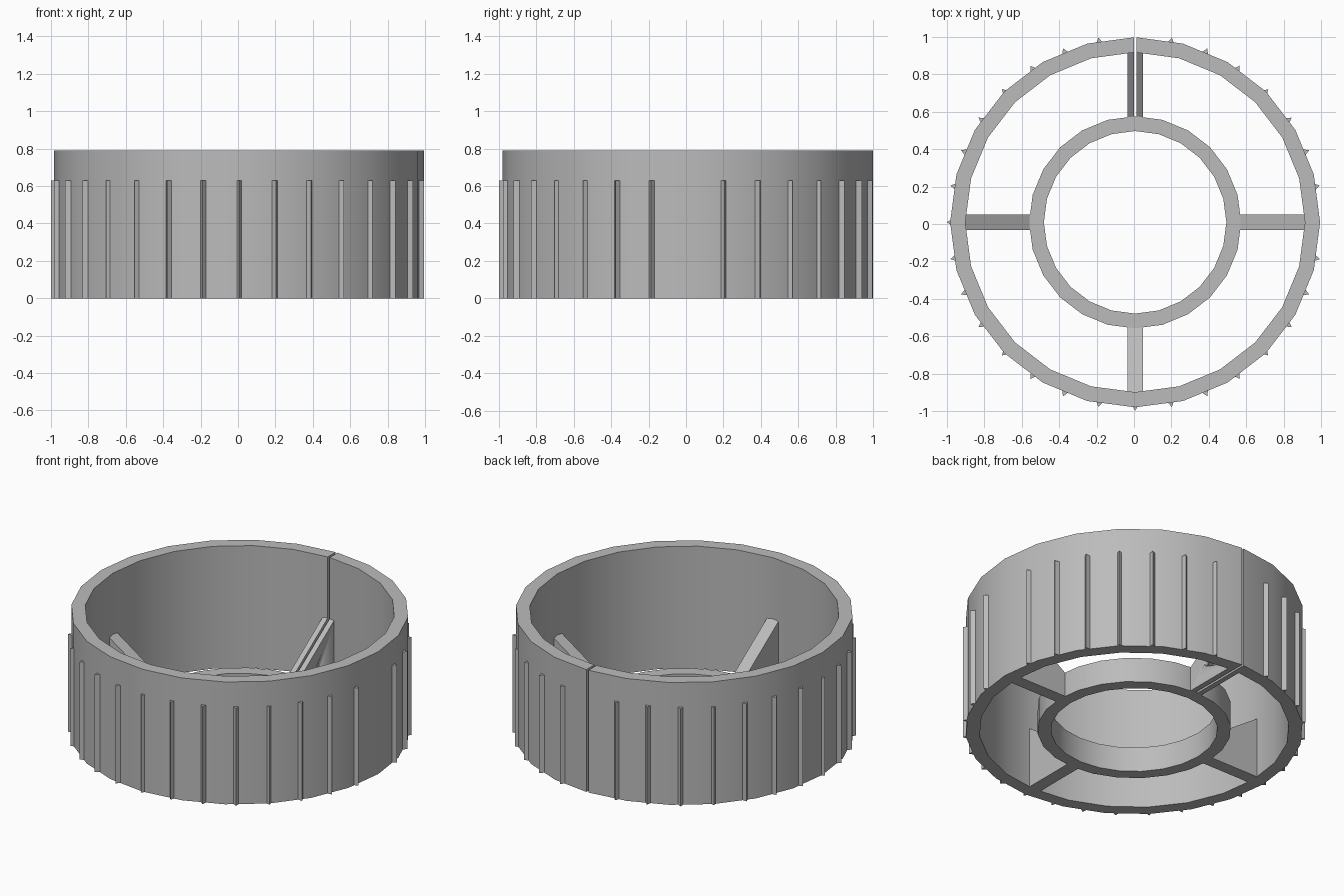
import bpy
import bmesh
from math import sin, cos, pi, radians
from mathutils import Vector, Matrix

cube = bpy.data.objects.get("Cube")
if cube:
    bpy.data.objects.remove(cube, do_unlink=True)

CENTRE = Vector((0.006, 0.009, 0))
SIDES = 24
OUTER_R, OUTER_IN, HEIGHT = 0.989, 0.908, 0.79
HUB_R, HUB_IN, HUB_H = 0.567, 0.488, 0.16
SLIT = 0.007          # half width of the slit
SPOKE = 0.041         # half width of a spoke

grey = bpy.data.materials.new("plain grey")
grey.use_nodes = True
grey.diffuse_color = (0.5, 0.5, 0.5, 1)
grey.node_tree.nodes["Principled BSDF"].inputs["Base Color"].default_value = (0.5, 0.5, 0.5, 1)


def finish(name, bm):
    bmesh.ops.translate(bm, verts=bm.verts, vec=CENTRE)
    bmesh.ops.recalc_face_normals(bm, faces=bm.faces)
    mesh = bpy.data.meshes.new(name)
    bm.to_mesh(mesh)
    bm.free()
    mesh.materials.append(grey)
    mesh.shade_smooth()
    mesh.set_sharp_from_angle(angle=radians(30))
    obj = bpy.data.objects.new(name, mesh)
    bpy.context.collection.objects.link(obj)
    return obj


def ring(name, r_out, r_in, height, slit=0.0):
    """Square-section ring, optionally split at the back."""
    bm = bmesh.new()
    sections = []
    for i in range(SIDES + (1 if slit else 0)):
        a = pi / 2 + 2 * pi * i / SIDES
        shift = -slit if i == 0 else slit if i == SIDES else 0
        sections.append([bm.verts.new((r * cos(a) + shift, r * sin(a), z))
                         for r, z in ((r_out, 0), (r_out, height), (r_in, height), (r_in, 0))])
    pairs = list(zip(sections, sections[1:]))
    if slit:
        bm.faces.new(sections[0])
        bm.faces.new(sections[-1])
    else:
        pairs.append((sections[-1], sections[0]))
    for a, b in pairs:
        for k in range(4):
            n = (k + 1) % 4
            bm.faces.new((a[k], b[k], b[n], a[n]))
    return finish(name, bm)


def prism(bm, profile, move):
    """Extrude a flat outline along a vector."""
    face = bm.faces.new([bm.verts.new(p) for p in profile])
    new = bmesh.ops.extrude_face_region(bm, geom=[face])["geom"]
    verts = [v for v in new if isinstance(v, bmesh.types.BMVert)]
    bmesh.ops.translate(bm, verts=verts, vec=move)
    return list(face.verts) + verts


def spoke(name, angle, low, high):
    """Sloping rib from the hub to the outer wall, between two side offsets."""
    bm = bmesh.new()
    outline = [(0.55, low, 0), (0.93, low, 0), (0.93, low, 0.41), (0.55, low, 0.15)]
    prism(bm, outline, (0, high - low, 0))
    bmesh.ops.rotate(bm, verts=bm.verts, matrix=Matrix.Rotation(angle, 3, 'Z'))
    return finish(name, bm)


# Rings
ring("outer_wall", OUTER_R, OUTER_IN, HEIGHT, SLIT)
ring("hub_ring", HUB_R, HUB_IN, HUB_H)

# Spokes; the back one is split in two
spoke("left_spoke", 0, -SPOKE, SPOKE)
spoke("right_spoke", pi, -SPOKE, SPOKE)
spoke("front_spoke", -pi / 2, -SPOKE, SPOKE)
halves = [spoke("back_spoke_right", pi / 2, SLIT, SPOKE),
          spoke("back_spoke_left", pi / 2, -SPOKE, -SLIT)]

# Clamp screw hole through both halves of the back spoke
bm = bmesh.new()
bmesh.ops.create_cone(bm, cap_ends=True, segments=16, radius1=0.018, radius2=0.018, depth=0.3,
                      matrix=Matrix.Translation((0, 0.71, 0.12)) @ Matrix.Rotation(pi / 2, 4, 'Y'))
cutter = finish("hole_cutter", bm)
cutter.hide_render = True
for half in halves:
    mod = half.modifiers.new("screw_hole", 'BOOLEAN')
    mod.operation = 'DIFFERENCE'
    mod.object = cutter
    bpy.context.view_layer.objects.active = half
    bpy.ops.object.modifier_apply(modifier=mod.name)
bpy.data.objects.remove(cutter, do_unlink=True)

# Grip ridges, left out at the back slit and at the left side
bm = bmesh.new()
for i in range(32):
    if i in (0, 8):
        continue
    verts = prism(bm, [(0.97, -0.022, 0), (1.007, 0, 0), (0.97, 0.022, 0)], (0, 0, 0.63))
    bmesh.ops.rotate(bm, verts=verts, matrix=Matrix.Rotation(2 * pi * i / 32, 3, 'Z'))
finish("grip_ridges", bm)
